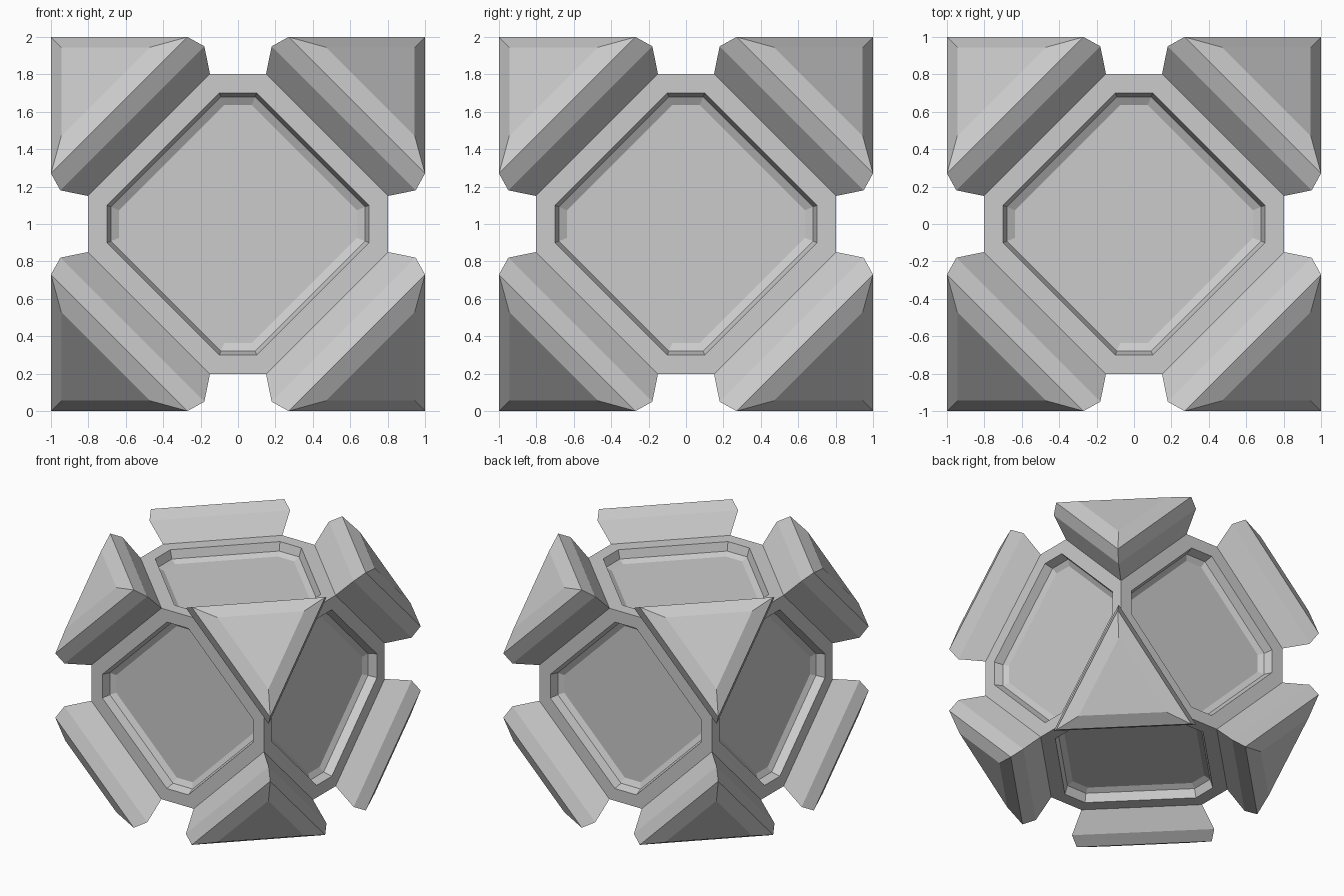
import bpy, bmesh, itertools
from mathutils import Vector

if "Cube" in bpy.data.objects:
    bpy.data.objects.remove(bpy.data.objects["Cube"])

CENTRE = Vector((0, 0, 1))


def loft(bm, rings):
    """Skin consecutive rings of points and cap the last ring."""
    loops = [[bm.verts.new(p) for p in ring] for ring in rings]
    for a, b in zip(loops, loops[1:]):
        n = len(a)
        for i in range(n):
            j = (i + 1) % n
            bm.faces.new((a[i], a[j], b[j], b[i]))
    bm.faces.new(loops[-1])


def finish(bm, name):
    bmesh.ops.remove_doubles(bm, verts=bm.verts, dist=0.0005)
    bmesh.ops.recalc_face_normals(bm, faces=bm.faces)
    me = bpy.data.meshes.new(name)
    bm.to_mesh(me)
    bm.free()
    ob = bpy.data.objects.new(name, me)
    ob.location = CENTRE
    bpy.context.collection.objects.link(ob)


def octagon(axis, sign, short, half, height):
    """Octagon with axis-aligned short sides, facing along one axis."""
    s, h = short, half
    pts = [(s, h), (h, s), (h, -s), (s, -h), (-s, -h), (-h, -s), (-h, s), (-s, h)]
    ring = []
    for u, v in pts:
        p = [0, 0, 0]
        p[axis], p[(axis + 1) % 3], p[(axis + 2) % 3] = sign * height, u, v
        ring.append(p)
    return ring


# Core: six octagonal faces, each with a stepped recessed panel
panel_steps = [(0.15, 0.803, 0.803), (0.10, 0.70, 0.803),
               (0.092, 0.68, 0.733), (0.074, 0.637, 0.708)]
bm = bmesh.new()
for axis in range(3):
    for sign in (-1, 1):
        loft(bm, [octagon(axis, sign, *step) for step in panel_steps])
finish(bm, "core_with_recessed_panels")

# Corner guards: stacked triangles flaring out, then bevelled to a flat cap
guard_steps = [(0.15, 0.803), (0.18, 0.95), (0.27, 1.0), (0.47, 0.945)]
for k, (sx, sy, sz) in enumerate(itertools.product((-1, 1), repeat=3)):
    bm = bmesh.new()
    loft(bm, [[(sx * a, sy * b, sz * b), (sx * b, sy * a, sz * b), (sx * b, sy * b, sz * a)]
              for a, b in guard_steps])
    finish(bm, f"corner_guard_{k + 1}")
